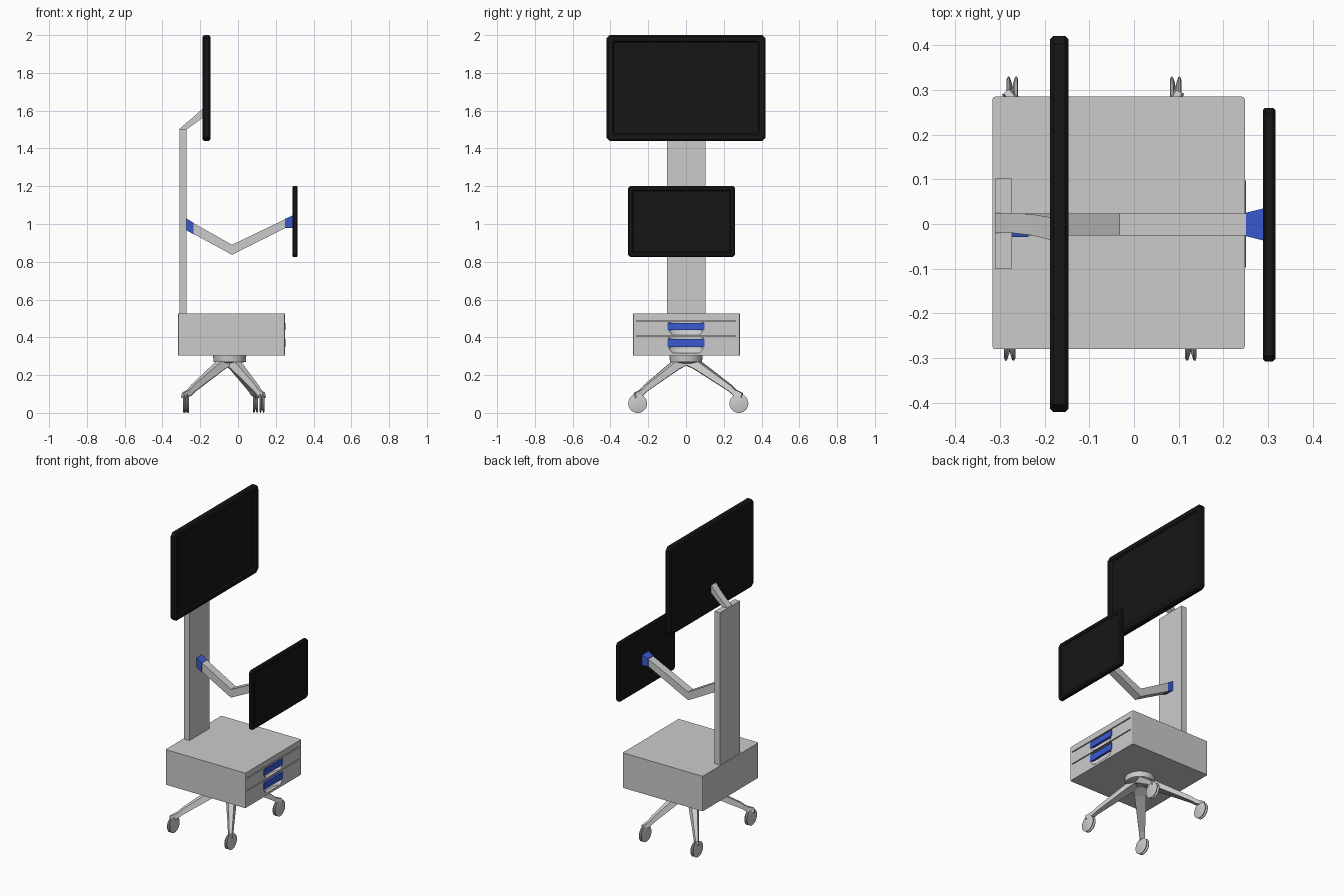
import bpy, bmesh, math
from mathutils import Vector, Matrix

if "Cube" in bpy.data.objects:
    bpy.data.objects.remove(bpy.data.objects["Cube"])


def material(name, rgb):
    m = bpy.data.materials.new(name)
    m.diffuse_color = (*rgb, 1)
    m.use_nodes = True
    m.node_tree.nodes["Principled BSDF"].inputs["Base Color"].default_value = m.diffuse_color
    return m


BLACK = material("black", (0.008, 0.008, 0.008))
BLUE = material("blue", (0.04, 0.1, 0.62))


def finish(name, bm, mat=None, smooth=False):
    bmesh.ops.recalc_face_normals(bm, faces=bm.faces[:])
    me = bpy.data.meshes.new(name)
    bm.to_mesh(me)
    bm.free()
    ob = bpy.data.objects.new(name, me)
    bpy.context.collection.objects.link(ob)
    if mat:
        me.materials.append(mat)
    if smooth:
        bpy.ops.object.select_all(action='DESELECT')
        ob.select_set(True)
        bpy.context.view_layer.objects.active = ob
        bpy.ops.object.shade_smooth_by_angle(angle=math.radians(35))
    return ob


def box(name, x, y, z, mat=None, bevel=0):
    bm = bmesh.new()
    size = [b - a for a, b in (x, y, z)]
    mid = [(a + b) / 2 for a, b in (x, y, z)]
    bmesh.ops.create_cube(bm, size=1, matrix=Matrix.Translation(mid) @ Matrix.Diagonal((*size, 1)))
    if bevel:
        upright = [e for e in bm.edges if abs(e.verts[0].co.z - e.verts[1].co.z) > 0.01]
        bmesh.ops.bevel(bm, geom=upright, offset=bevel, segments=2, profile=0.5, affect='EDGES')
    return finish(name, bm, mat)


def loft(name, rings, mat=None, smooth=False):
    """Skin a run of closed cross-sections and cap both ends."""
    bm = bmesh.new()
    vs = [[bm.verts.new(p) for p in r] for r in rings]
    n = len(vs[0])
    for a, b in zip(vs, vs[1:]):
        for i in range(n):
            bm.faces.new((a[i], a[(i + 1) % n], b[(i + 1) % n], b[i]))
    bm.faces.new(vs[0])
    bm.faces.new(vs[-1])
    return finish(name, bm, mat, smooth)


def bar(name, stations, mat=None):
    """Bar along x; each station is x, y range, z range."""
    return loft(name, [[(x, y0, z0), (x, y1, z0), (x, y1, z1), (x, y0, z1)]
                       for x, y0, y1, z0, z1 in stations], mat)


def lathe(name, centre, axis, profile, n=32):
    """Stack of circles (offset along axis, radius)."""
    rot = Vector((0, 0, 1)).rotation_difference(Vector(axis))
    rings = [[Vector(centre) + rot @ Vector((r * math.cos(2 * math.pi * i / n),
                                             r * math.sin(2 * math.pi * i / n), h))
              for i in range(n)] for h, r in profile]
    return loft(name, rings, smooth=True)


def monitor(name, x, y, z, bezel, depth, corner):
    """Slab with clipped corners and a recessed screen facing +x."""
    def ring(px, m, c):
        y0, y1, z0, z1 = y[0] + m, y[1] - m, z[0] + m, z[1] - m
        return [(px, y0 + c, z0), (px, y1 - c, z0), (px, y1, z0 + c), (px, y1, z1 - c),
                (px, y1 - c, z1), (px, y0 + c, z1), (px, y0, z1 - c), (px, y0, z0 + c)]
    lip = bezel * 0.2
    loft(name, [ring(x[0], lip, corner), ring(x[0] + lip, 0, corner),
                ring(x[1] - lip, 0, corner), ring(x[1], lip, corner),
                ring(x[1], bezel * 0.8, corner * 0.3),
                ring(x[1] - depth, bezel, corner * 0.2)], BLACK)


# Screens
monitor("upper_monitor", (-0.188, -0.146), (-0.421, 0.421), (1.44, 2.0), 0.04, 0.01, 0.018)
monitor("lower_monitor", (0.288, 0.316), (-0.307, 0.26), (0.825, 1.202), 0.027, 0.006, 0.012)

# Column and the arm on its top
box("column", (-0.311, -0.273), (-0.1, 0.102), (0.52, 1.5))
bar("upper_arm", [(-0.311, -0.02, 0.025, 1.49, 1.502), (-0.273, -0.02, 0.025, 1.5, 1.535),
                  (-0.23, -0.025, 0.022, 1.53, 1.572), (-0.186, -0.036, 0.015, 1.563, 1.612)])

# Bent arm with blue end joints
bar("lower_arm", [(-0.236, -0.026, 0.024, 0.948, 1.005), (-0.032, -0.026, 0.024, 0.837, 0.89),
                  (0.252, -0.026, 0.024, 0.979, 1.026)])
bar("column_joint", [(-0.275, -0.029, 0.024, 0.968, 1.03), (-0.236, -0.029, 0.024, 0.946, 1.007)], BLUE)
bar("screen_joint", [(0.25, -0.027, 0.025, 0.978, 1.028), (0.29, -0.037, 0.035, 0.978, 1.045)], BLUE)

# Drawer cabinet, with grooves and hand recesses cut into its +x face
cabinet = box("cabinet", (-0.317, 0.248), (-0.28, 0.285), (0.303, 0.527), bevel=0.007)
cutters = []
for z in (0.487, 0.407):
    cutters.append(box("groove_cutter", (0.238, 0.3), (-0.262, 0.262), (z - 0.003, z + 0.003)))
for z0, z1 in ((0.413, 0.482), (0.318, 0.402)):
    def scoop(z, w, d):
        return [(0.26 - d * math.sin(math.pi * i / 16), w * math.cos(math.pi * i / 16), z)
                for i in range(17)]
    cutters.append(loft("scoop_cutter", [scoop(z0, 0.078, 0.035), scoop(z0 + 0.02, 0.092, 0.05),
                                         scoop(z1, 0.097, 0.052)]))
bpy.context.view_layer.objects.active = cabinet
for c in cutters:
    c.hide_render = True
    mod = cabinet.modifiers.new("cut", 'BOOLEAN')
    mod.operation, mod.solver, mod.object = 'DIFFERENCE', 'EXACT', c
    bpy.ops.object.modifier_apply(modifier=mod.name)
for c in cutters:
    bpy.data.objects.remove(c)
for tag, z0, z1 in (("upper", 0.44, 0.477), ("lower", 0.35, 0.391)):
    box(tag + "_drawer_handle", (0.236, 0.251), (-0.097, 0.097), (z0, z1), BLUE)

# Hub under the cabinet
HUB = Vector((-0.044, 0.0, 0))
lathe("hub", HUB, (0, 0, 1), [(0.262, 0.05), (0.27, 0.085), (0.304, 0.088)])

# Four splayed legs with twin-disc casters
for i, (wx, wy) in enumerate(((-0.272, 0.28), (0.093, 0.28), (-0.278, -0.256), (0.127, -0.256)), 1):
    d = Vector((wx, wy, 0)) - HUB
    side = Vector((-d.y, d.x, 0)).normalized()

    def section(t, w, z0, z1):
        c = HUB + d * t
        up = Vector((0, 0, 1))
        return [c - side * w + up * z0, c + side * w + up * z0,
                c + side * w * 0.6 + up * z1, c - side * w * 0.6 + up * z1]
    loft(f"leg_{i}", [section(0.06, 0.04, 0.255, 0.29), section(0.22, 0.034, 0.232, 0.278),
                      section(0.84, 0.018, 0.115, 0.148), section(0.93, 0.016, 0.092, 0.123),
                      section(1.06, 0.012, 0.08, 0.106)])
    lathe(f"caster_axle_{i}", (wx, wy, 0.05), (1, 0, 0), [(-0.006, 0.03), (0.006, 0.03)], 20)
    for s in (-1, 1):
        lathe(f"caster_{i}_{'left' if s < 0 else 'right'}", (wx, wy, 0.05), (s, 0, 0),
              [(0.001, 0.034), (0.006, 0.049), (0.01, 0.05), (0.013, 0.043)])
